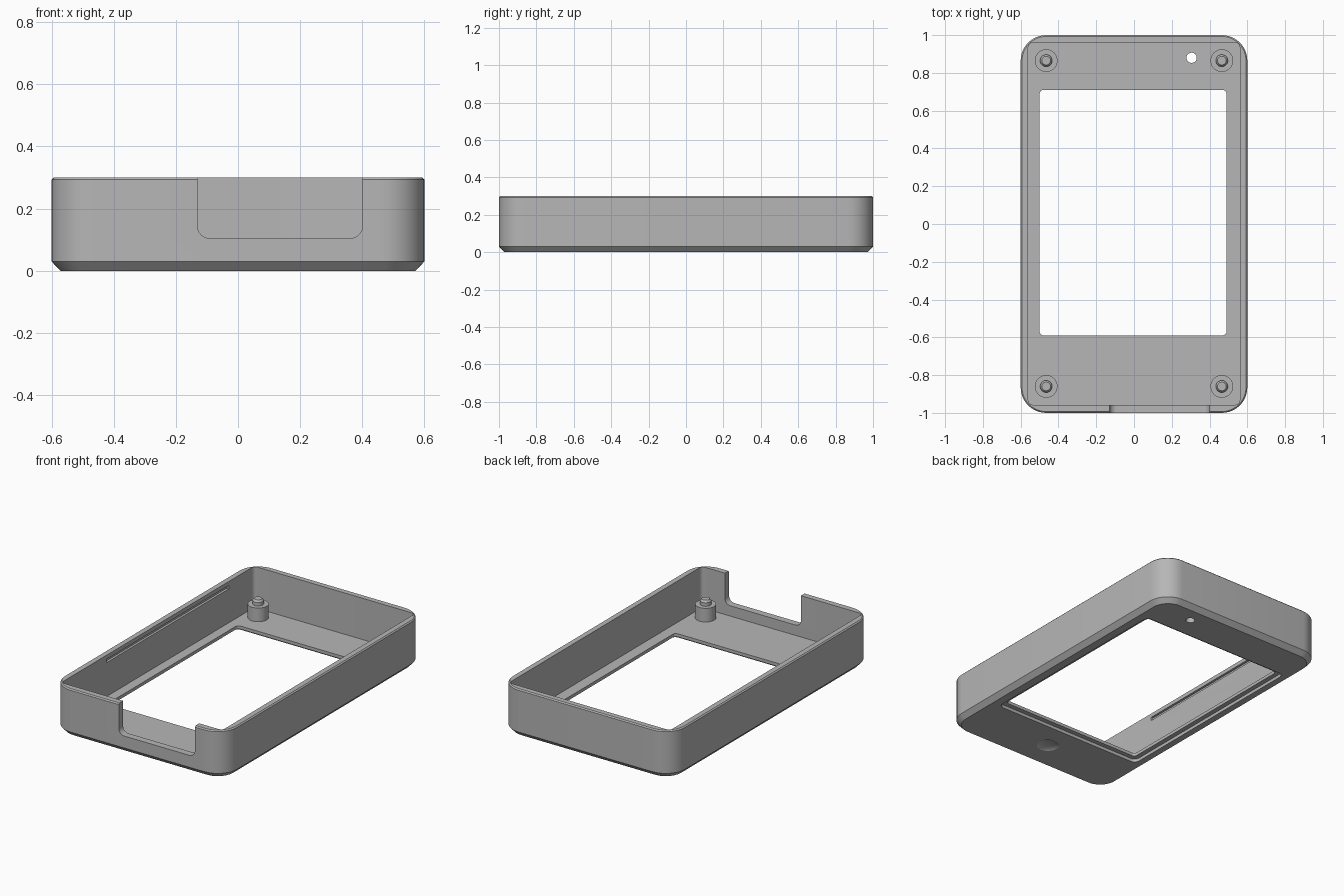
import bpy, bmesh, math

cube = bpy.data.objects.get("Cube")
if cube:
    bpy.data.objects.remove(cube, do_unlink=True)

grey = bpy.data.materials.new("plain grey")
grey.use_nodes = True
COLOUR = (0.47, 0.47, 0.47, 1)
grey.diffuse_color = COLOUR
grey.node_tree.nodes["Principled BSDF"].inputs["Base Color"].default_value = COLOUR


def rounded(x0, x1, y0, y1, r, n=10):
    """Counter-clockwise outline of a rectangle with round corners."""
    centres = [(x1 - r, y1 - r), (x0 + r, y1 - r), (x0 + r, y0 + r), (x1 - r, y0 + r)]
    pts = []
    for q, (cx, cy) in enumerate(centres):
        for i in range(n + 1):
            a = math.pi / 2 * (q + i / n)
            pts.append((cx + r * math.cos(a), cy + r * math.sin(a)))
    return pts


def circle(x, y, r, n=40):
    return [(x + r * math.cos(math.tau * i / n), y + r * math.sin(math.tau * i / n))
            for i in range(n)]


def loft(name, layers):
    """Solid through (outline, height) layers, capped at both ends."""
    bm = bmesh.new()
    rings = [[bm.verts.new((x, y, z)) for x, y in pts] for pts, z in layers]
    for a, b in zip(rings, rings[1:]):
        for i in range(len(a)):
            j = (i + 1) % len(a)
            bm.faces.new((a[i], a[j], b[j], b[i]))
    bm.faces.new(rings[0][::-1])
    bm.faces.new(rings[-1])
    bmesh.ops.recalc_face_normals(bm, faces=bm.faces)
    mesh = bpy.data.meshes.new(name)
    bm.to_mesh(mesh)
    bm.free()
    mesh.materials.append(grey)
    obj = bpy.data.objects.new(name, mesh)
    bpy.context.collection.objects.link(obj)
    return obj


def activate(obj):
    bpy.ops.object.select_all(action="DESELECT")
    obj.select_set(True)
    bpy.context.view_layer.objects.active = obj


def cut(target, cutter):
    cutter.hide_render = True
    mod = target.modifiers.new("cut", "BOOLEAN")
    mod.operation, mod.solver, mod.object = "DIFFERENCE", "EXACT", cutter
    activate(target)
    bpy.ops.object.modifier_apply(modifier=mod.name)
    bpy.data.objects.remove(cutter, do_unlink=True)


def smooth(obj):
    activate(obj)
    bpy.ops.object.shade_smooth_by_angle(angle=math.radians(30))


# Outer shell with a chamfered base and a fine top bevel
def outer(inset):
    return rounded(-0.6 + inset, 0.6 - inset, -1 + inset, 1 - inset, 0.135 - inset)


FLOOR = 0.04
case = loft("case_shell", [(outer(0.028), 0), (outer(0), 0.03),
                           (outer(0), 0.293), (outer(0.007), 0.3)])

# Open cavity
cavity = rounded(-0.56, 0.56, -0.957, 0.96, 0.025)
cut(case, loft("cavity_cutter", [(cavity, FLOOR), (cavity, 0.4)]))

# Screen window with a shallow stepped recess underneath
window = rounded(-0.5, 0.49, -0.59, 0.71, 0.022)
recess = rounded(-0.53, 0.52, -0.62, 0.74, 0.035)
cut(case, loft("window_cutter", [(window, -0.1), (window, 0.1)]))
cut(case, loft("recess_cutter", [(recess, -0.1), (recess, 0.02)]))

# Connector notch in the front wall, open at the top
notch = loft("notch_cutter", [(rounded(-0.13, 0.4, 0.105, 0.5, 0.038), 0.9),
                              (rounded(-0.13, 0.4, 0.105, 0.5, 0.038), 1.1)])
notch.rotation_euler.x = math.radians(90)
bpy.context.view_layer.update()
cut(case, notch)

# Small round indicator hole
hole = circle(0.305, 0.88, 0.027)
cut(case, loft("indicator_cutter", [(hole, -0.1), (hole, 0.1)]))

# Long snap groove inside one side wall
groove = rounded(-0.575, -0.5, -0.51, 0.71, 0.004, 2)
cut(case, loft("groove_cutter", [(groove, 0.253), (groove, 0.275)]))

# Shallow finger dish under the front end
dish = [(circle(0, -0.79, r), z) for r, z in
        [(0.075, -0.006), (0.062, 0.002), (0.045, 0.008), (0.022, 0.012)]]
cut(case, loft("dish_cutter", dish))
smooth(case)

# Four mounting posts with stepped, tapered pins
for end, y in (("back", 0.865), ("front", -0.86)):
    for side, x in (("left", 0.465), ("right", -0.465)):
        profile = [(0.06, 0.03), (0.06, 0.126), (0.032, 0.126),
                   (0.032, 0.148), (0.023, 0.16)]
        smooth(loft(f"{end}_{side}_post", [(circle(x, y, r), z) for r, z in profile]))
